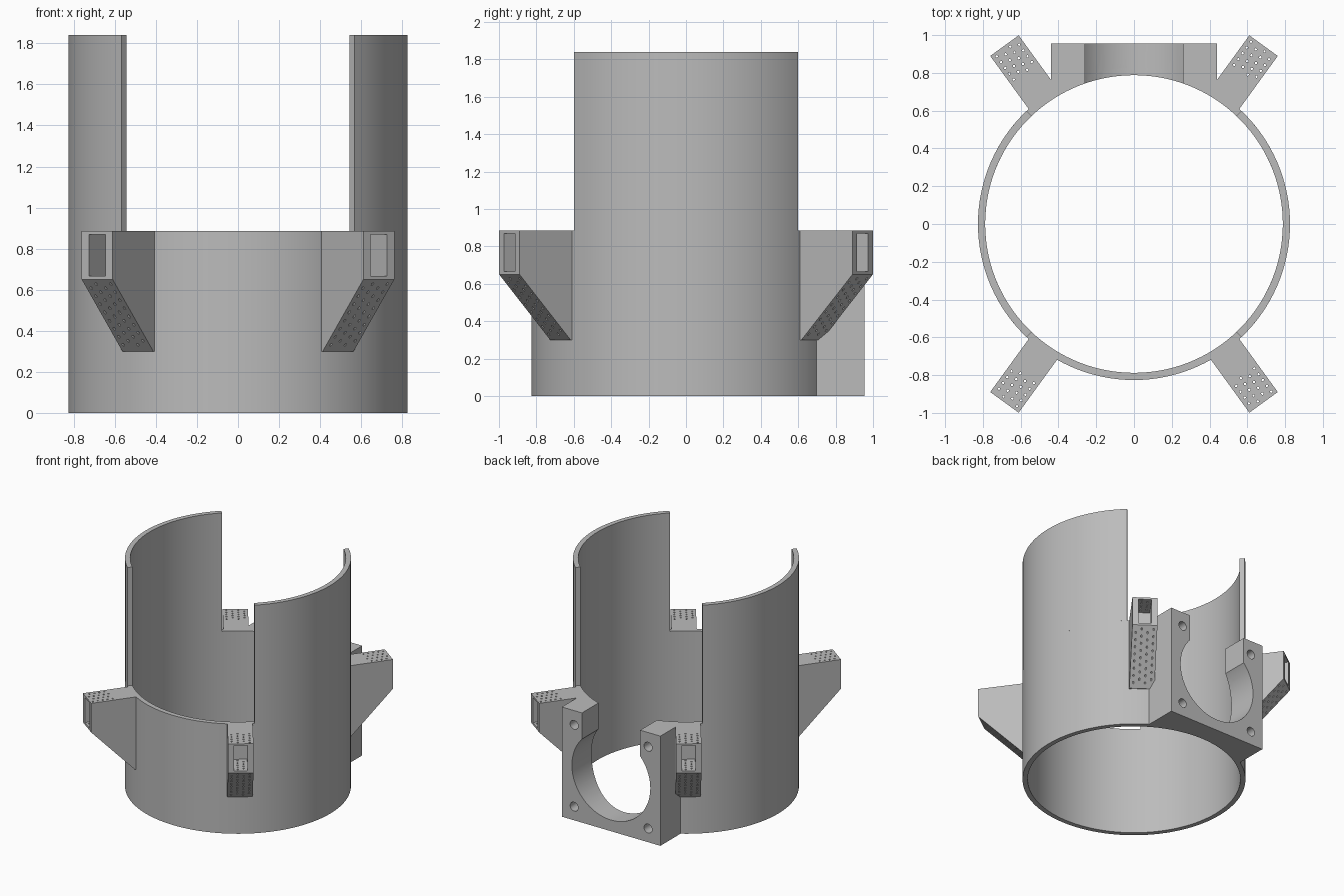
import bpy, bmesh
from math import sin, cos, sqrt, radians, degrees, acos, pi
from mathutils import Matrix, Vector

if "Cube" in bpy.data.objects:
    bpy.data.objects.remove(bpy.data.objects["Cube"], do_unlink=True)

GREY = (0.5, 0.5, 0.5, 1)
mat = bpy.data.materials.new("plain grey")
mat.use_nodes = True
mat.diffuse_color = GREY
mat.node_tree.nodes["Principled BSDF"].inputs["Base Color"].default_value = GREY

R_OUT, R_IN = 0.826, 0.788
RIM, TOP = 0.885, 1.84


def finish(name, bm):
    bmesh.ops.recalc_face_normals(bm, faces=bm.faces)
    me = bpy.data.meshes.new(name)
    bm.to_mesh(me)
    bm.free()
    me.materials.append(mat)
    ob = bpy.data.objects.new(name, me)
    bpy.context.collection.objects.link(ob)
    return ob


def add_prism(bm, points, offset):
    """Extrude a closed 3D outline along an offset."""
    face = bm.faces.new([bm.verts.new(p) for p in points])
    new = bmesh.ops.extrude_face_region(bm, geom=[face])["geom"]
    verts = [v for v in new if isinstance(v, bmesh.types.BMVert)]
    bmesh.ops.translate(bm, verts=verts, vec=offset)


def add_cylinder(bm, radius, depth, centre, axis, sides):
    turn = Vector((0, 0, 1)).rotation_difference(Vector(axis)).to_matrix().to_4x4()
    bmesh.ops.create_cone(bm, cap_ends=True, segments=sides, radius1=radius, radius2=radius,
                          depth=depth, matrix=Matrix.Translation(centre) @ turn)


def add_box(bm, lo, hi):
    (x0, y0, z0), (x1, y1, z1) = lo, hi
    add_prism(bm, [(x0, y0, z0), (x1, y0, z0), (x1, y1, z0), (x0, y1, z0)], (0, 0, z1 - z0))


def cut(ob, cutters):
    """Subtract each cutter and bake the result into the mesh."""
    for cutter in cutters:
        mod = ob.modifiers.new("cut", "BOOLEAN")
        mod.operation = "DIFFERENCE"
        mod.solver = "EXACT"
        mod.object = cutter
    deps = bpy.context.evaluated_depsgraph_get()
    deps.update()
    me = bpy.data.meshes.new_from_object(ob.evaluated_get(deps))
    ob.modifiers.clear()
    ob.data = me


def arc(radius, a0, a1, steps, z):
    angles = [radians(a0 + (a1 - a0) * i / steps) for i in range(steps + 1)]
    return [(radius * cos(a), radius * sin(a), z) for a in angles]


# lower ring
bm = bmesh.new()
profile = [(R_IN, 0), (R_OUT, 0), (R_OUT, RIM), (R_IN, RIM)]
vs = [bm.verts.new((r, 0, z)) for r, z in profile]
edges = [bm.edges.new((vs[i], vs[(i + 1) % 4])) for i in range(4)]
bmesh.ops.spin(bm, geom=vs + edges, cent=(0, 0, 0), axis=(0, 0, 1), angle=2 * pi, steps=120)
bmesh.ops.remove_doubles(bm, verts=bm.verts, dist=0.0001)
ring = finish("lower_ring", bm)

# tall curved side walls
walls = []
for name, mid in (("left_wall", 0), ("right_wall", 180)):
    bm = bmesh.new()
    outline = arc(R_OUT, mid - 46.5, mid + 46.5, 32, RIM) + arc(R_IN, mid + 46.5, mid - 46.5, 32, RIM)
    add_prism(bm, outline, (0, 0, TOP - RIM))
    walls.append(finish(name, bm))

# square duct mount at the back, hugging the ring
HALF, BACK, MID = 0.44, 0.955, 0.44
R_FIT = 0.8
side = degrees(acos(HALF / R_FIT))
bm = bmesh.new()
add_prism(bm, [(-HALF, BACK, 0), (HALF, BACK, 0)] + arc(R_FIT, side, 180 - side, 24, 0), (0, 0, RIM))
mount = finish("duct_mount", bm)

# round opening, open slot above it, and bolt holes
bm = bmesh.new()
add_cylinder(bm, 0.35, 0.6, (0, 0.9, MID), (0, 1, 0), 64)
opening = finish("opening_cutter", bm)
bm = bmesh.new()
add_box(bm, (-0.26, 0.6, MID), (0.26, 1.2, 1.2))
slot = finish("slot_cutter", bm)
bm = bmesh.new()
for sx in (-1, 1):
    for sz in (-1, 1):
        add_cylinder(bm, 0.036, 0.3, (0.33 * sx, 0.96, MID + 0.33 * sz), (0, 1, 0), 24)
bolts = finish("bolt_cutter", bm)
cut(ring, [opening, slot])
cut(mount, [opening, slot, bolts])

# bracket: tapered arm with a pocket in its end
WIDE, TIP, ROOT = 0.093, 1.167, 0.83
LOW, HEEL = 0.30, 0.65
bm = bmesh.new()
side_profile = [(0.8, LOW), (ROOT, LOW), (TIP, HEEL), (TIP, RIM), (0.8, RIM)]
add_prism(bm, [(r, -WIDE, z) for r, z in side_profile], (0, 2 * WIDE, 0))
bracket = finish("bracket_1", bm)
bm = bmesh.new()
add_box(bm, (0.967, -0.05, 0.667), (1.3, 0.05, 0.87))
pocket = finish("pocket_cutter", bm)

# staggered pinholes: right through near the tip, blind near the root
bm = bmesh.new()
for row in range(8):
    for col in range(4):
        r = 0.86 + 0.038 * row + 0.019 * (col % 2)
        slope = LOW + (r - ROOT) / (TIP - ROOT) * (HEEL - LOW)
        top = 1.0 if r > 0.98 else slope + 0.1
        add_cylinder(bm, 0.007, top - 0.2, (r, -0.066 + 0.044 * col, (top + 0.2) / 2), (0, 0, 1), 6)
pins = finish("pinhole_cutter", bm)
cut(bracket, [pocket, pins])

# four brackets around the ring
for i, angle in enumerate((54, 126, 234, 306)):
    ob = bracket
    if i:
        ob = bpy.data.objects.new(f"bracket_{i + 1}", bracket.data)
        bpy.context.collection.objects.link(ob)
    ob.rotation_euler.z = radians(angle)

for helper in (opening, slot, bolts, pocket, pins):
    bpy.data.objects.remove(helper, do_unlink=True)

# smooth curved parts, keeping edges sharp
bpy.ops.object.select_all(action="DESELECT")
for ob in [ring, mount] + walls:
    ob.select_set(True)
bpy.context.view_layer.objects.active = ring
bpy.ops.object.shade_smooth_by_angle(angle=radians(30))
